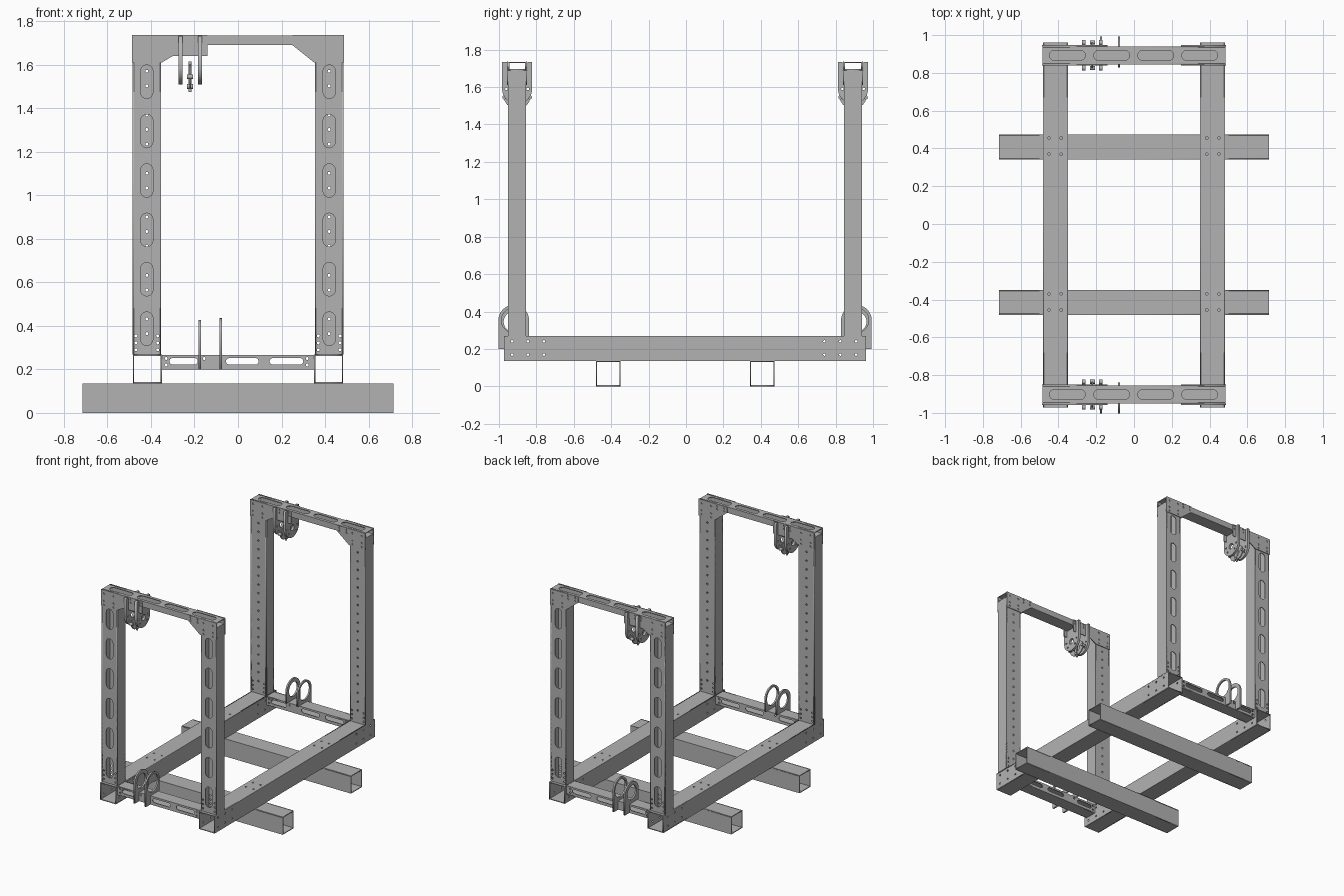
import bpy, bmesh, math

cube = bpy.data.objects.get("Cube")
if cube:
    bpy.data.objects.remove(cube, do_unlink=True)

grey = bpy.data.materials.new("steel_grey")
grey.use_nodes = True
colour = (0.45, 0.45, 0.45, 1)
grey.diffuse_color = colour
grey.node_tree.nodes["Principled BSDF"].inputs["Base Color"].default_value = colour
T = 0.006   # sheet thickness
R = 0.007   # bolt hole radius


# Outlines
def rect(u0, u1, v0, v1):
    return [(u0, v0), (u1, v0), (u1, v1), (u0, v1)]


def arc(u, v, r, a0, a1, n):
    angles = [math.radians(a0 + (a1 - a0) * i / n) for i in range(n + 1)]
    return [(u + r * math.cos(a), v + r * math.sin(a)) for a in angles]


def hole(u, v, r=R, n=10):
    return arc(u, v, r, 0, 360, n)[:-1]


def slot(u0, u1, v0, v1):
    if u1 - u0 > v1 - v0:
        r, v = (v1 - v0) / 2, (v0 + v1) / 2
        return arc(u1 - r, v, r, -90, 90, 8) + arc(u0 + r, v, r, 90, 270, 8)
    r, u = (u1 - u0) / 2, (u0 + u1) / 2
    return arc(u, v1 - r, r, 0, 180, 8) + arc(u, v0 + r, r, 180, 360, 8)


def grid(us, vs):
    return [hole(u, v) for u in us for v in vs]


def sheet(bm, axis, w0, w1, outline, holes=()):
    """Add a flat sheet with holes, normal to axis, between w0 and w1."""
    curve = bpy.data.curves.new("outline", "CURVE")
    curve.dimensions = "2D"
    curve.fill_mode = "BOTH"
    curve.extrude = abs(w1 - w0) / 2
    for loop in [outline, *holes]:
        spline = curve.splines.new("POLY")
        spline.points.add(len(loop) - 1)
        for p, (u, v) in zip(spline.points, loop):
            p.co = (u, v, 0, 1)
        spline.use_cyclic_u = True
    temp = bpy.data.objects.new("outline", curve)
    mesh = bpy.data.meshes.new_from_object(temp)
    mid = (w0 + w1) / 2
    for vert in mesh.vertices:
        u, v, w = vert.co
        w += mid
        vert.co = {"x": (w, u, v), "y": (u, w, v), "z": (u, v, w)}[axis]
    bm.from_mesh(mesh)
    bpy.data.objects.remove(temp)
    bpy.data.curves.remove(curve)
    bpy.data.meshes.remove(mesh)


def finish(name, bm):
    bmesh.ops.remove_doubles(bm, verts=bm.verts, dist=0.00005)
    bmesh.ops.recalc_face_normals(bm, faces=bm.faces)
    mesh = bpy.data.meshes.new(name)
    bm.to_mesh(mesh)
    bm.free()
    mesh.materials.append(grey)
    bpy.context.collection.objects.link(bpy.data.objects.new(name, mesh))


def plate(name, axis, w0, w1, outline, holes=()):
    bm = bmesh.new()
    sheet(bm, axis, w0, w1, outline, holes)
    finish(name, bm)


def tube(name, along, x, y, z, holes):
    """Open-ended square tube; holes maps a wall such as '-y' to its loops."""
    bm = bmesh.new()
    spans = {"x": x, "y": y, "z": z}
    for axis in "xyz":
        if axis == along:
            continue
        a, b = [spans[k] for k in "xyz" if k != axis]
        lo, hi = spans[axis]
        sheet(bm, axis, lo, lo + T, rect(*a, *b), holes.get("-" + axis, ()))
        sheet(bm, axis, hi - T, hi, rect(*a, *b), holes.get("+" + axis, ()))
    finish(name, bm)


def rod(name, axis, w0, w1, u, v, r):
    plate(name, axis, w0, w1, hole(u, v, r, 16))


# Ground beams
for label, y in (("front", -0.415), ("back", 0.408)):
    tube(label + "_ground_beam", "x", (-0.715, 0.715), (y - 0.066, y + 0.066), (0, 0.135), {})

# Side rails
side_holes = grid((-0.93, -0.845, -0.76, 0.74, 0.825, 0.91), (0.17, 0.24))
for label, s in (("left", 1), ("right", -1)):
    x = sorted((s * 0.35, s * 0.483))
    top_holes = grid((s * 0.385, s * 0.45), (-0.455, -0.37, 0.37, 0.455))
    tube(label + "_rail", "y", x, (-0.972, 0.962), (0.135, 0.268),
         {"-x": side_holes, "+x": side_holes, "+z": top_holes})


def end_frame(label, s, yc):
    outer, inner = ("+y", "-y") if s > 0 else ("-y", "+y")
    ys = (yc - 0.048, yc + 0.048)

    # Posts: long slots outside, a row of bolt holes inside
    for side, t in (("left", 1), ("right", -1)):
        x = t * 0.419
        foot = grid((x - 0.05, x + 0.05), (0.29, 0.322, 0.354))
        slots = [slot(x - 0.028, x + 0.028, c - 0.077, c + 0.077)
                 for c in [0.387 + 0.227 * i for i in range(6)]]
        row = grid((x,), [0.364 + 0.067 * i for i in range(19)])
        tube(f"{label}_{side}_post", "z", (x - 0.066, x + 0.066), ys, (0.268, 1.69),
             {outer: slots + foot, inner: row + foot})

    # Top beam
    slots = [slot(c - 0.095, c + 0.095, yc - 0.026, yc + 0.026)
             for c in (-0.353, -0.118, 0.115, 0.348)]
    tube(label + "_top_beam", "x", (-0.485, 0.485), ys, (1.69, 1.735), {"+z": slots})

    # Corner gussets on both faces of the frame
    wide = [(-0.487, 1.61), (-0.35, 1.61), (-0.3, 1.64), (-0.14, 1.64), (-0.14, 1.736), (-0.487, 1.736)]
    narrow = [(0.487, 1.61), (0.487, 1.736), (0.25, 1.736), (0.25, 1.69), (0.35, 1.61)]
    wide_holes = grid((-0.46, -0.38), (1.625, 1.655, 1.71)) + grid((-0.285, -0.235, -0.155), (1.7, 1.722))
    narrow_holes = grid((0.38, 0.46), (1.625, 1.655, 1.71)) + grid((0.27, 0.33), (1.7, 1.722))
    for face, t in (("outer", s), ("inner", -s)):
        w = sorted((yc + t * 0.048, yc + t * 0.054))
        plate(f"{label}_{face}_right_gusset", "y", *w, wide, wide_holes)
        plate(f"{label}_{face}_left_gusset", "y", *w, narrow, narrow_holes)

    # Bottom crossbar, slotted through
    through = [slot(a, b, 0.222, 0.252) for a, b in ((-0.315, -0.185), (-0.055, 0.095), (0.145, 0.3))]
    through += grid((-0.33, -0.155, 0.318), (0.25,)) + grid((-0.33, 0.318), (0.22,))
    tube(label + "_crossbar", "x", (-0.35, 0.35), ys, (0.2, 0.266), {"-y": through, "+y": through})

    # Upright rings standing on the crossbar
    rc = yc + s * 0.018
    for size, x, z, r_in in (("small", -0.175, 0.345, 0.054), ("large", -0.08, 0.353, 0.066)):
        leg, clear = rc + s * 0.082, yc + s * 0.049
        arch = arc(rc, z, 0.082, 0, 180, 28)
        if s < 0:
            arch = [(2 * rc - u, v) for u, v in arch]
        base = [(2 * rc - leg, 0.266), (clear, 0.266), (clear, 0.2), (leg, 0.2)]
        plate(f"{label}_{size}_ring", "x", x - 0.006, x + 0.006, arch + base,
              [hole(rc, z, r_in, 32)])

    # Hanging shield plates straddling the top beam
    shield = arc(yc, 1.59, 0.08, 180, 360, 20)
    shield += [(yc + 0.08, 1.733), (yc + 0.055, 1.733), (yc + 0.055, 1.688),
               (yc - 0.055, 1.688), (yc - 0.055, 1.733), (yc - 0.08, 1.733)]
    shield_holes = [hole(yc, 1.585, 0.022, 16)] + [
        hole(yc + 0.057 * math.cos(a), 1.59 + 0.057 * math.sin(a))
        for a in [math.radians(d) for d in (0, 180, 225, 315)]]
    for i, x in enumerate((-0.265, -0.175)):
        plate(f"{label}_hanger_plate_{i + 1}", "x", x - 0.009, x + 0.009, shield, shield_holes)

    # Small pivoting plate and its pins between the hangers
    pivot = slot(yc - 0.07, yc + 0.07, 1.49, 1.6)
    plate(label + "_pivot_plate", "x", -0.224, -0.216, pivot, [hole(yc, 1.545, 0.03, 20)])
    for i, (dy, z) in enumerate(((-0.068, 1.545), (0, 1.5), (0.068, 1.545))):
        rod(f"{label}_pivot_pin_{i + 1}", "x", -0.234, -0.206, yc + dy, z, 0.011)
    rod(label + "_pivot_stem", "z", 1.475, 1.615, -0.22, yc, 0.007)


end_frame("front", -1, -0.903)
end_frame("back", 1, 0.893)
